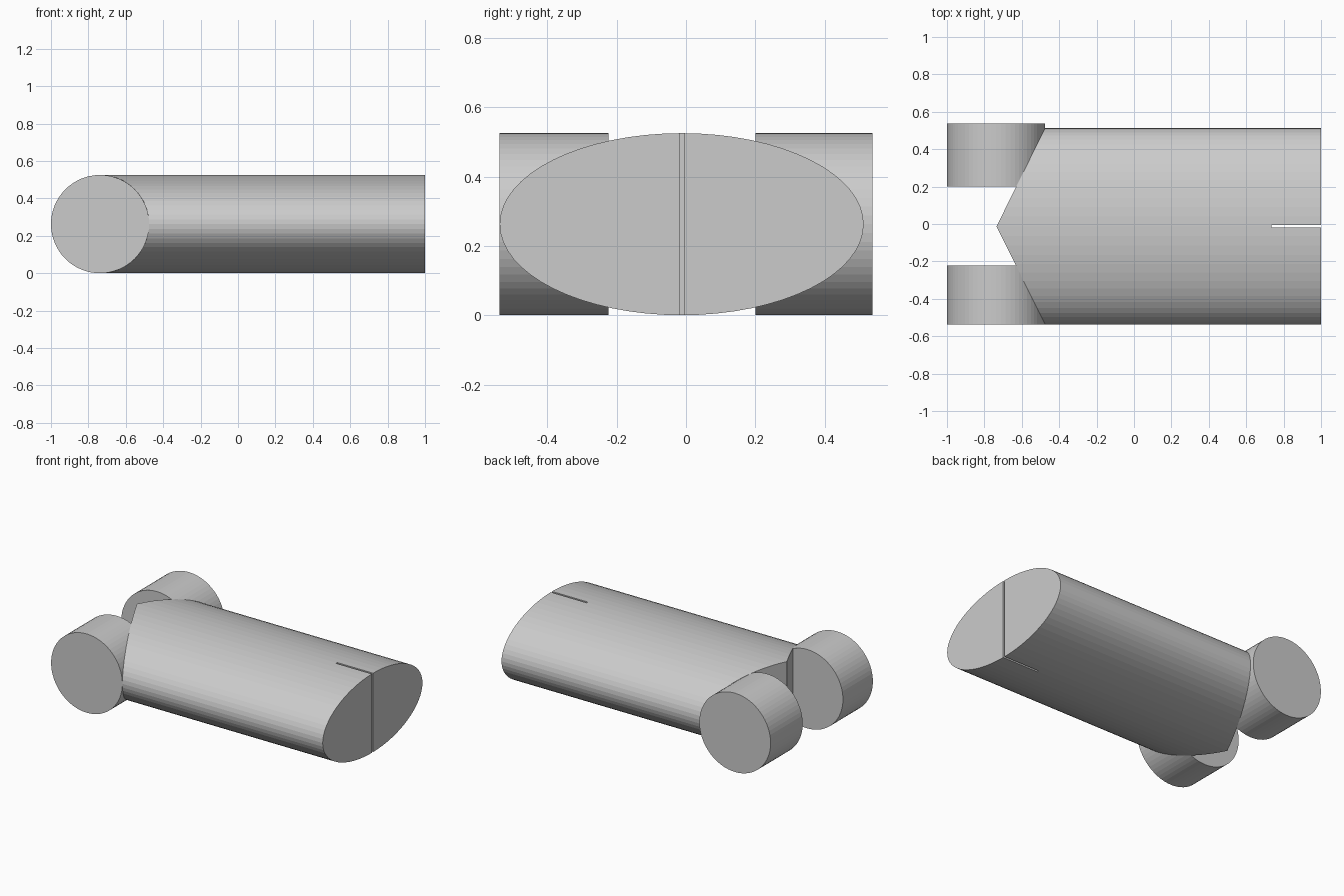
import bpy, bmesh, math
from mathutils import Matrix

if "Cube" in bpy.data.objects:
    bpy.data.objects.remove(bpy.data.objects["Cube"])

R = 0.2625        # half height of everything
YC = -0.0125      # body centre line
SEG = 64


def make_object(name, bm):
    bmesh.ops.recalc_face_normals(bm, faces=bm.faces)
    mesh = bpy.data.meshes.new(name)
    bm.to_mesh(mesh)
    bm.free()
    ob = bpy.data.objects.new(name, mesh)
    bpy.context.collection.objects.link(ob)
    return ob


def cylinder(name, radius, depth, centre, axis):
    bm = bmesh.new()
    bmesh.ops.create_cone(bm, cap_ends=True, segments=SEG, radius1=radius,
                          radius2=radius, depth=depth)
    rot = Matrix.Rotation(math.pi / 2, 4, axis)
    bm.transform(Matrix.Translation(centre) @ rot)
    return make_object(name, bm)


# Elliptical body with a flat right end and a wedge-shaped left end
bm = bmesh.new()
right, left = [], []
for i in range(SEG):
    a = 2 * math.pi * i / SEG
    y, z = math.sin(a), R + R * math.cos(a)
    right.append(bm.verts.new((1, YC + 0.525 * y, z)))
    left.append(bm.verts.new((-0.735 + 0.26 * abs(y), YC + 0.525 * y, z)))
for i in range(SEG):
    j = (i + 1) % SEG
    bm.faces.new((right[i], right[j], left[j], left[i]))
bm.faces.new(right)
bm.faces.new(left[:SEG // 2 + 1])
bm.faces.new(left[SEG // 2:] + left[:1])
body = make_object("body", bm)

# Round socket in the right end
socket = cylinder("socket_cutter", R - 0.0003, 0.465, (0.9675, YC, R), 'Y')

# Thin slot through the top and bottom of the socket wall
bm = bmesh.new()
bmesh.ops.create_cube(bm, size=1)
bm.transform(Matrix.Translation((0.968, YC, R)) @ Matrix.Diagonal((0.465, 0.013, 0.8, 1)))
slot = make_object("slot_cutter", bm)

for cutter in (socket, slot):
    cutter.hide_render = True
    cutter.hide_set(True)
    mod = body.modifiers.new(cutter.name, 'BOOLEAN')
    mod.operation = 'DIFFERENCE'
    mod.solver = 'EXACT'
    mod.object = cutter

# Round discs on both sides of the wedge
for name, y0, y1 in (("front_disc", -0.538, -0.223), ("back_disc", 0.2, 0.538)):
    cylinder(name, R, y1 - y0, (-1 + R, (y0 + y1) / 2, R), 'X')
